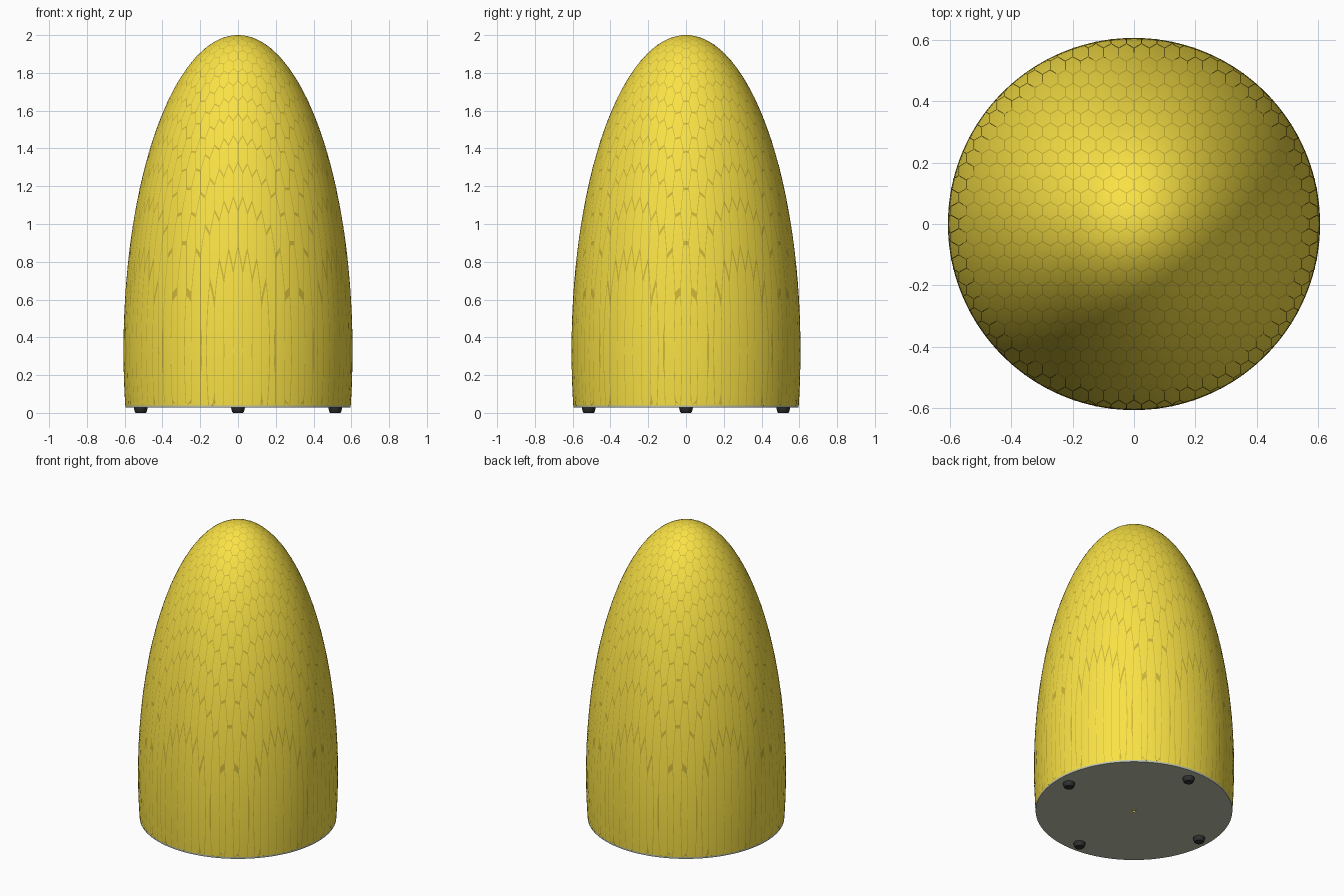
import bpy, bmesh, math
from mathutils import Vector

if "Cube" in bpy.data.objects:
    bpy.data.objects.remove(bpy.data.objects["Cube"])

R, B, ZC, ZB = 0.606, 1.67, 0.33, 0.04   # ellipsoid radius, half height, centre, lower rim
P = 0.0496                               # honeycomb pitch, seen from above
LINE = 0.003                             # joint width, seen from above


def material(name, rgb):
    m = bpy.data.materials.new(name)
    m.diffuse_color = (*rgb, 1)
    m.use_nodes = True
    m.node_tree.nodes["Principled BSDF"].inputs["Base Color"].default_value = m.diffuse_color
    return m


YELLOW = material("yellow", (0.95, 0.76, 0.06))
AMBER = material("dark_yellow", (0.62, 0.48, 0.04))
GREY = material("grey_green", (0.52, 0.55, 0.42))
BLACK = material("black", (0.03, 0.03, 0.03))


def finish(bm, name, mat, location=(0, 0, 0)):
    me = bpy.data.meshes.new(name)
    bm.to_mesh(me)
    bm.free()
    ob = bpy.data.objects.new(name, me)
    ob.location = location
    bpy.context.collection.objects.link(ob)
    me.materials.append(mat)
    bpy.ops.object.select_all(action='DESELECT')
    bpy.context.view_layer.objects.active = ob
    ob.select_set(True)
    bpy.ops.object.shade_smooth_by_angle(angle=math.radians(35))
    return ob


def lathe(name, profile, mat, steps, location=(0, 0, 0), closed=False):
    bm = bmesh.new()
    vs = [bm.verts.new((r, 0, z)) for r, z in profile]
    es = [bm.edges.new(p) for p in zip(vs, vs[1:])]
    if closed:
        es.append(bm.edges.new((vs[-1], vs[0])))
    bmesh.ops.spin(bm, geom=vs + es, cent=(0, 0, 0), axis=(0, 0, 1),
                   angle=2 * math.pi, steps=steps, use_duplicate=False)
    bmesh.ops.remove_doubles(bm, verts=bm.verts, dist=1e-5)
    bmesh.ops.recalc_face_normals(bm, faces=bm.faces)
    return finish(bm, name, mat, location)


def arc(r, b, n=80):
    """Ellipse profile from the lower rim up to the tip."""
    a0 = math.asin((ZB - ZC) / b)
    angles = [a0 + (math.pi / 2 - a0) * i / n for i in range(n + 1)]
    return [(r * math.cos(a), ZC + b * math.sin(a)) for a in angles]


# Hollow dome shell
lathe("dome_shell", arc(R, B) + arc(R - 0.02, B - 0.02, 40)[::-1], YELLOW, 160, closed=True)


# Honeycomb joints, a flat hexagon grid dropped vertically onto the dome
def on_dome(p, side):
    r1, b1 = R + 0.0007, B + 0.0007
    if p.length > r1:
        p = p.normalized() * r1
    z = ZC + side * b1 * math.sqrt(max(0, 1 - (p.length / r1) ** 2))
    return Vector((p.x, p.y, max(z, ZB)))


def add_joint(bm, a, b, side, n=12):
    across = (b - a).orthogonal().normalized() * LINE / 2
    pairs = []
    for i in range(n + 1):
        c = a.lerp(b, i / n)
        pairs.append((c - across, c + across))
    for (p, q), (s, t) in zip(pairs, pairs[1:]):
        if min(v.length for v in (p, q, s, t)) > R:
            continue
        pts = [on_dome(v, side) for v in (p, q, t, s)]
        if side < 0 and max(v.z for v in pts) <= ZB:
            continue
        if side < 0:
            pts.reverse()
        if (pts[1] - pts[0]).cross(pts[3] - pts[0]).dot(pts[0] - Vector((0, 0, ZC))) < 0:
            pts.reverse()
        bm.faces.new([bm.verts.new(v) for v in pts])


bm = bmesh.new()
rad = P / math.sqrt(3)
for row in range(-16, 17):
    for col in range(-16, 17):
        centre = Vector((P * (col + 0.5 * (row % 2)), 1.5 * rad * row))
        if centre.length > R + P:
            continue
        corner = [centre + rad * Vector((math.cos(math.radians(a)), math.sin(math.radians(a))))
                  for a in (-30, 30, 90, 150)]
        for a, b in zip(corner, corner[1:]):
            add_joint(bm, a, b, 1)
            if max(a.length, b.length) > 0.59:
                add_joint(bm, a, b, -1)
bmesh.ops.remove_doubles(bm, verts=bm.verts, dist=1e-6)
finish(bm, "honeycomb_joints", AMBER)

# Base plate with a small cable hole
lathe("base_plate", [(0.012, 0.028), (0.596, 0.028), (0.597, 0.04), (0.012, 0.04)],
      GREY, 160, closed=True)
lathe("cable_grommet", [(0.009, 0.026), (0.016, 0.026), (0.016, 0.03), (0.009, 0.03)],
      YELLOW, 24, closed=True)

# Four rubber feet
for i in range(4):
    a = i * math.pi / 2
    lathe(f"foot_{i + 1}", [(0, 0), (0.026, 0), (0.031, 0.005), (0.037, 0.029), (0, 0.029)],
          BLACK, 32, (0.515 * math.cos(a), 0.515 * math.sin(a), 0))
